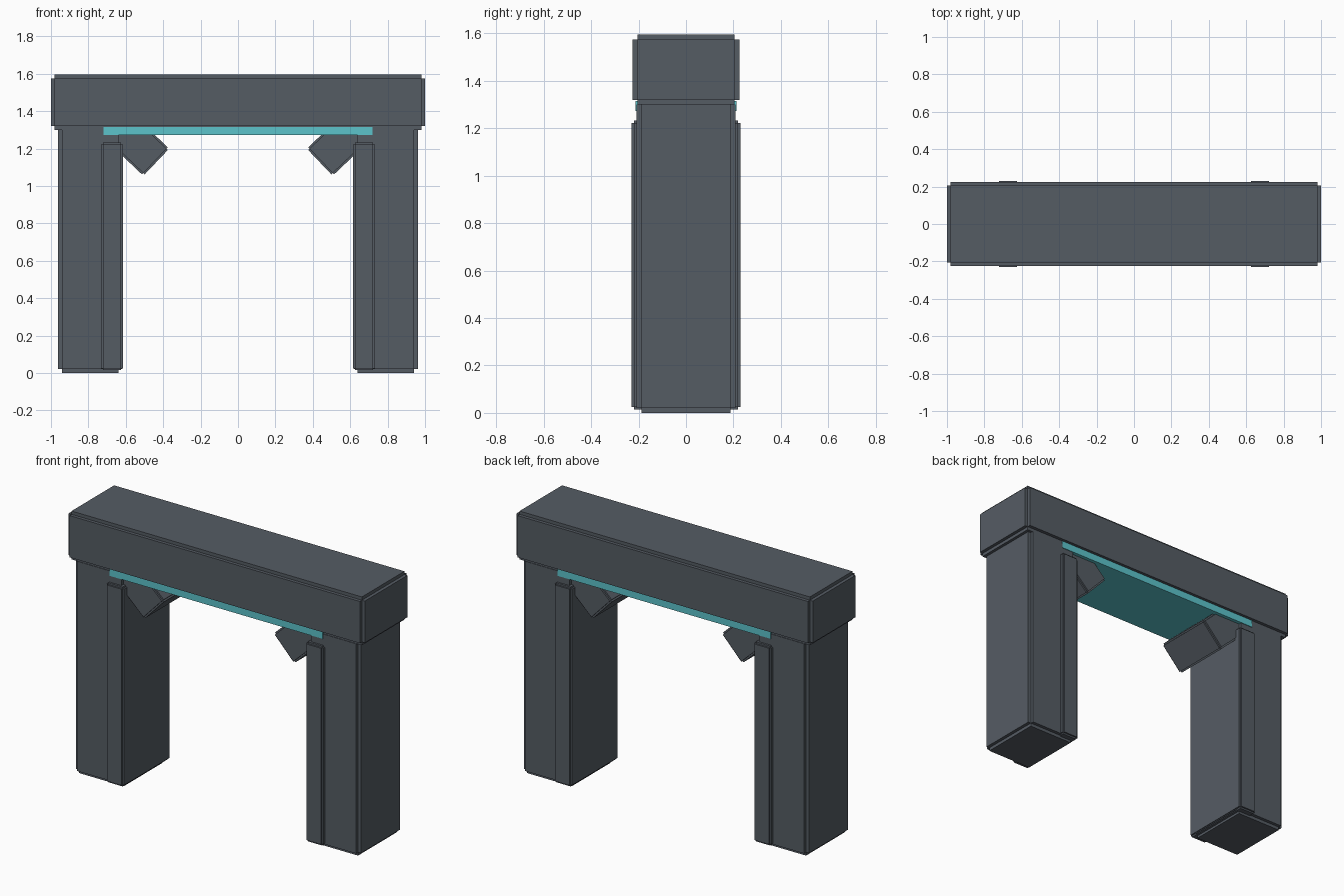
import bpy
import bmesh
from mathutils import Matrix, Vector

cube = bpy.data.objects.get("Cube")
if cube:
    bpy.data.objects.remove(cube, do_unlink=True)


def make_material(name, rgb):
    mat = bpy.data.materials.new(name)
    mat.use_nodes = True
    colour = (*rgb, 1.0)
    mat.diffuse_color = colour
    mat.node_tree.nodes["Principled BSDF"].inputs["Base Color"].default_value = colour
    return mat


slate = make_material("slate_grey", (0.091, 0.107, 0.127))
teal = make_material("glowing_teal", (0.107, 0.55, 0.60))


def block(name, low, high, mat, step=0.0, turn=0.0):
    """Box between two corners; a step notches every edge by crossing three boxes."""
    low, high = Vector(low), Vector(high)
    size = high - low
    bm = bmesh.new()
    for axis in range(3 if step else 1):
        dims = [size[i] - (0 if i == axis else 2 * step) for i in range(3)]
        bmesh.ops.create_cube(bm, size=1, matrix=Matrix.Diagonal((*dims, 1)))
    mesh = bpy.data.meshes.new(name)
    bm.to_mesh(mesh)
    bm.free()
    mesh.materials.append(mat)
    obj = bpy.data.objects.new(name, mesh)
    obj.location = (low + high) / 2
    obj.rotation_euler.y = turn
    bpy.context.collection.objects.link(obj)
    return obj


# Top beam and the light strip under it
block("top_beam", (-1, -0.225, 1.30), (1, 0.225, 1.595), slate, 0.02)
block("light_strip", (-0.72, -0.212, 1.272), (0.72, 0.212, 1.316), teal)

# Legs, inner pilasters and slanted corner brackets, mirrored left and right
for side, label in ((1, "left"), (-1, "right")):
    def span(inner, outer):
        return sorted((side * inner, side * outer))

    x0, x1 = span(0.62, 0.962)
    block(label + "_leg", (x0, -0.208, 0), (x1, 0.208, 1.32), slate, 0.02)

    x0, x1 = span(0.615, 0.732)
    block(label + "_pilaster", (x0, -0.23, 0.015), (x1, 0.23, 1.232), slate, 0.01)

    # The bracket leans from inside the corner down toward the opening
    length, lean = 0.40, 0.76
    bracket = block(label + "_bracket", (-length / 2, -0.19, -0.1),
                    (length / 2, 0.19, 0.1), slate, 0.01, -side * lean)
    end = Vector((side * 0.437, 0, 1.127))
    axis = Matrix.Rotation(-side * lean, 3, "Y") @ Vector((side, 0, 0))
    bracket.location = end + axis * length / 2
